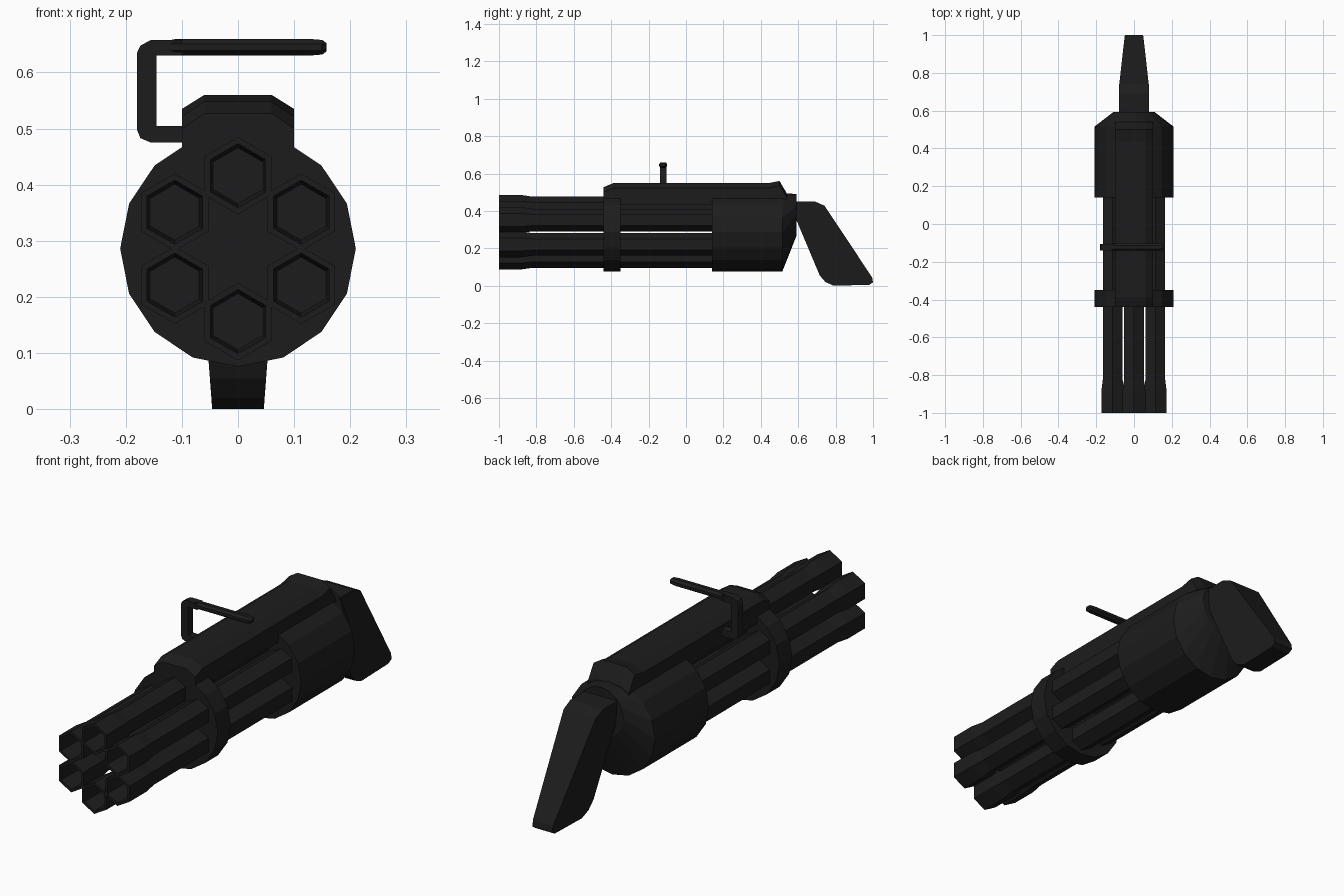
import bpy, bmesh, math

if "Cube" in bpy.data.objects:
    bpy.data.objects.remove(bpy.data.objects["Cube"])

mat = bpy.data.materials.new("black_metal")
mat.diffuse_color = (0.012, 0.012, 0.012, 1)
mat.use_nodes = True
mat.node_tree.nodes["Principled BSDF"].inputs["Base Color"].default_value = mat.diffuse_color


def loft(name, rings):
    """Skin a list of equal-length point rings and cap both ends."""
    bm = bmesh.new()
    vs = [[bm.verts.new(p) for p in r] for r in rings]
    n = len(rings[0])
    for a, b in zip(vs, vs[1:]):
        for i in range(n):
            j = (i + 1) % n
            bm.faces.new((a[i], a[j], b[j], b[i]))
    bm.faces.new(vs[0])
    bm.faces.new(vs[-1])
    bmesh.ops.recalc_face_normals(bm, faces=bm.faces)
    me = bpy.data.meshes.new(name)
    bm.to_mesh(me)
    bm.free()
    me.materials.append(mat)
    ob = bpy.data.objects.new(name, me)
    bpy.context.collection.objects.link(ob)
    return ob


def ngon(n, r, y, x=0, z=0.286, phase=0.0):
    return [(x + r * math.cos(phase + 2 * math.pi * i / n), y,
             z + r * math.sin(phase + 2 * math.pi * i / n)) for i in range(n)]


# six hexagonal hollow barrels with flared muzzles
BARREL = [(0.2, 0.06), (-0.82, 0.06), (-0.88, 0.069), (-1, 0.069),
          (-1, 0.057), (-0.88, 0.055), (-0.78, 0.05)]
for k in range(6):
    a = math.pi / 2 + k * math.pi / 3
    x, z = 0.13 * math.cos(a), 0.286 + 0.13 * math.sin(a)
    loft(f"barrel_{k + 1}", [ngon(6, r, y, x, z, math.pi / 2) for y, r in BARREL])

# barrel clamp ring
loft("barrel_clamp", [ngon(16, 0.21, y) for y in (-0.44, -0.35)])

# rear housing, tapering up towards the grip
loft("rear_housing", [ngon(16, 0.21, 0.14), ngon(16, 0.21, 0.515),
                      ngon(16, 0.11, 0.592, z=0.38)])

# top casing: chamfered box with sloped nose and raised rear lip
CASING = [(-0.44, 0.50, 0.527), (-0.39, 0.522, 0.548), (0.44, 0.522, 0.548),
          (0.50, 0.535, 0.56), (0.54, 0.47, 0.492)]
loft("top_casing", [[(-0.1, y, 0.435), (0.1, y, 0.435), (0.1, y, s),
                     (0.06, y, t), (-0.06, y, t), (-0.1, y, s)]
                    for y, s, t in CASING])

# pistol grip: side profile narrowing towards the butt
GRIP = [(0.57, 0.45), (0.69, 0.45), (0.74, 0.428), (0.995, 0.045), (1, 0.018),
        (0.98, 0.005), (0.79, 0), (0.745, 0.02), (0.715, 0.055), (0.57, 0.40)]
loft("grip", [[(s * (0.046 + 0.075 * z), y, z) for y, z in GRIP] for s in (-1, 1)])

# side carry handle: bracket with chamfered corners (outer and inner outline)
OUT = [(-0.09, 0.475), (-0.155, 0.475), (-0.174, 0.483), (-0.18, 0.498),
       (-0.18, 0.635), (-0.174, 0.648), (-0.155, 0.658), (-0.1, 0.658)]
INN = [(-0.09, 0.505), (-0.145, 0.505), (-0.145, 0.505), (-0.145, 0.505),
       (-0.145, 0.63), (-0.145, 0.63), (-0.145, 0.63), (-0.1, 0.63)]
loft("handle_bracket", [[(o[0], -0.14, o[1]), (o[0], -0.105, o[1]),
                         (i[0], -0.105, i[1]), (i[0], -0.14, i[1])]
                        for o, i in zip(OUT, INN)])

# handle bar: octagonal rod with a tapered tip
loft("handle_bar", [[(x, -0.123 + 1.4 * r * math.cos(math.pi * (i + .5) / 4),
                      0.645 + r * math.sin(math.pi * (i + .5) / 4)) for i in range(8)]
                    for x, r in ((-0.12, 0.014), (-0.11, 0.016), (0.128, 0.016),
                                 (0.15, 0.014), (0.158, 0.008))])
